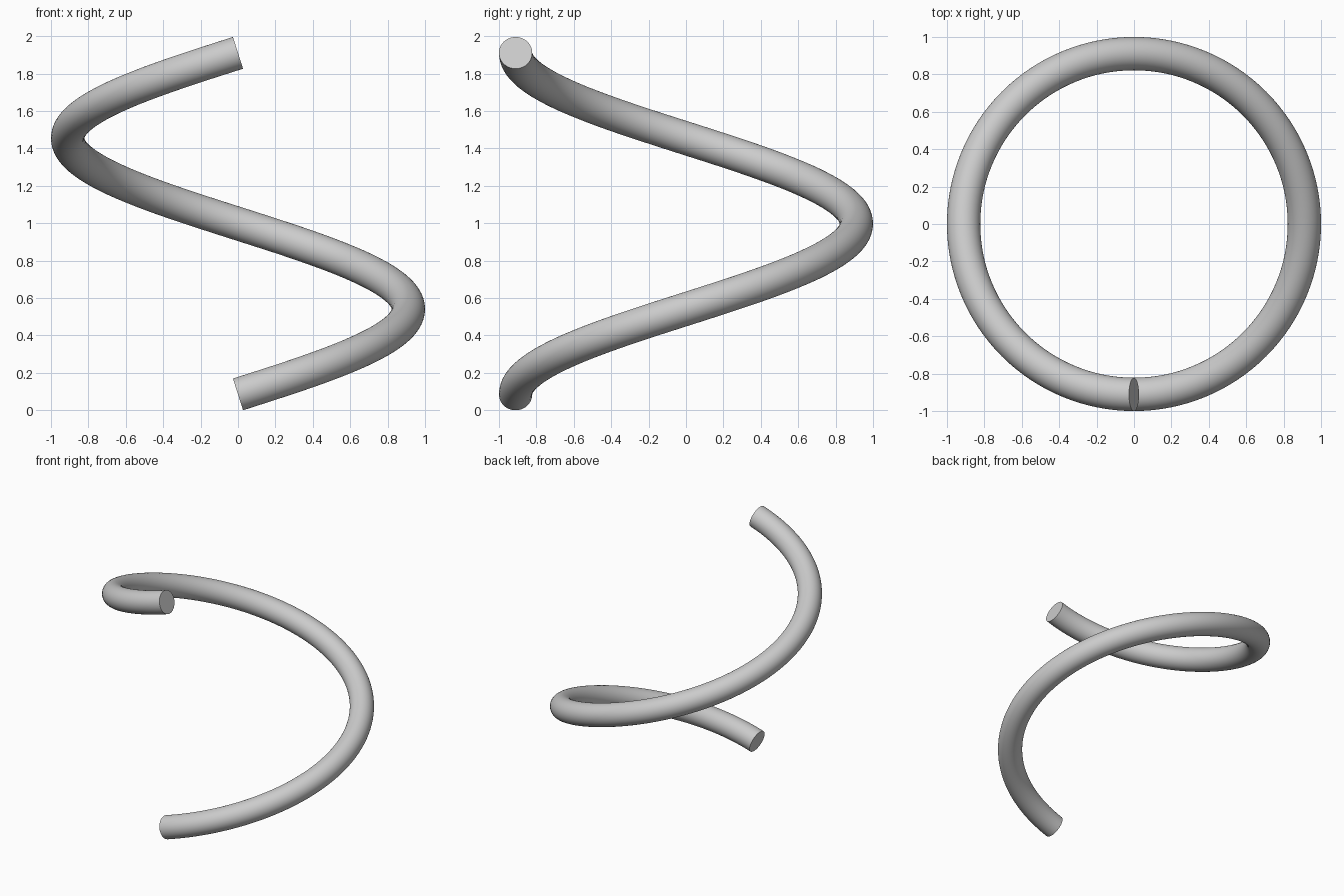
import bpy, bmesh
from math import pi, sin, cos, radians
from mathutils import Vector

cube = bpy.data.objects.get("Cube")
if cube:
    bpy.data.objects.remove(cube, do_unlink=True)

COIL_RADIUS = 0.911
TUBE_RADIUS = 0.089
Z_START, Z_END = 0.085, 1.911
STEPS, SIDES = 128, 40

# Plain grey material
grey = bpy.data.materials.new("grey")
grey.use_nodes = True
grey.diffuse_color = (0.6, 0.6, 0.6, 1)
grey.node_tree.nodes["Principled BSDF"].inputs["Base Color"].default_value = grey.diffuse_color


def tube_ring(bm, t):
    """Circle of vertices square to a one-turn helix at fraction t."""
    a = -pi / 2 + 2 * pi * t
    outward = Vector((cos(a), sin(a), 0))
    centre = outward * COIL_RADIUS
    centre.z = Z_START + (Z_END - Z_START) * t
    tangent = Vector((-sin(a), cos(a), 0)) * (2 * pi * COIL_RADIUS)
    tangent.z = Z_END - Z_START
    up = outward.cross(tangent.normalized())
    angles = [2 * pi * i / SIDES for i in range(SIDES)]
    return [bm.verts.new(centre + TUBE_RADIUS * (outward * cos(b) + up * sin(b)))
            for b in angles]


# Coil: sweep the round section along the helix and close both ends
bm = bmesh.new()
rings = [tube_ring(bm, i / STEPS) for i in range(STEPS + 1)]
for r0, r1 in zip(rings, rings[1:]):
    for i in range(SIDES):
        j = (i + 1) % SIDES
        bm.faces.new((r0[i], r0[j], r1[j], r1[i]))
bm.faces.new(rings[0])
bm.faces.new(rings[-1])
bmesh.ops.recalc_face_normals(bm, faces=bm.faces)

mesh = bpy.data.meshes.new("spiral_coil")
bm.to_mesh(mesh)
bm.free()
mesh.materials.append(grey)
coil = bpy.data.objects.new("spiral_coil", mesh)
bpy.context.collection.objects.link(coil)

# Smooth tube with crisp end caps
bpy.ops.object.select_all(action="DESELECT")
coil.select_set(True)
bpy.context.view_layer.objects.active = coil
bpy.ops.object.shade_smooth_by_angle(angle=radians(40))
